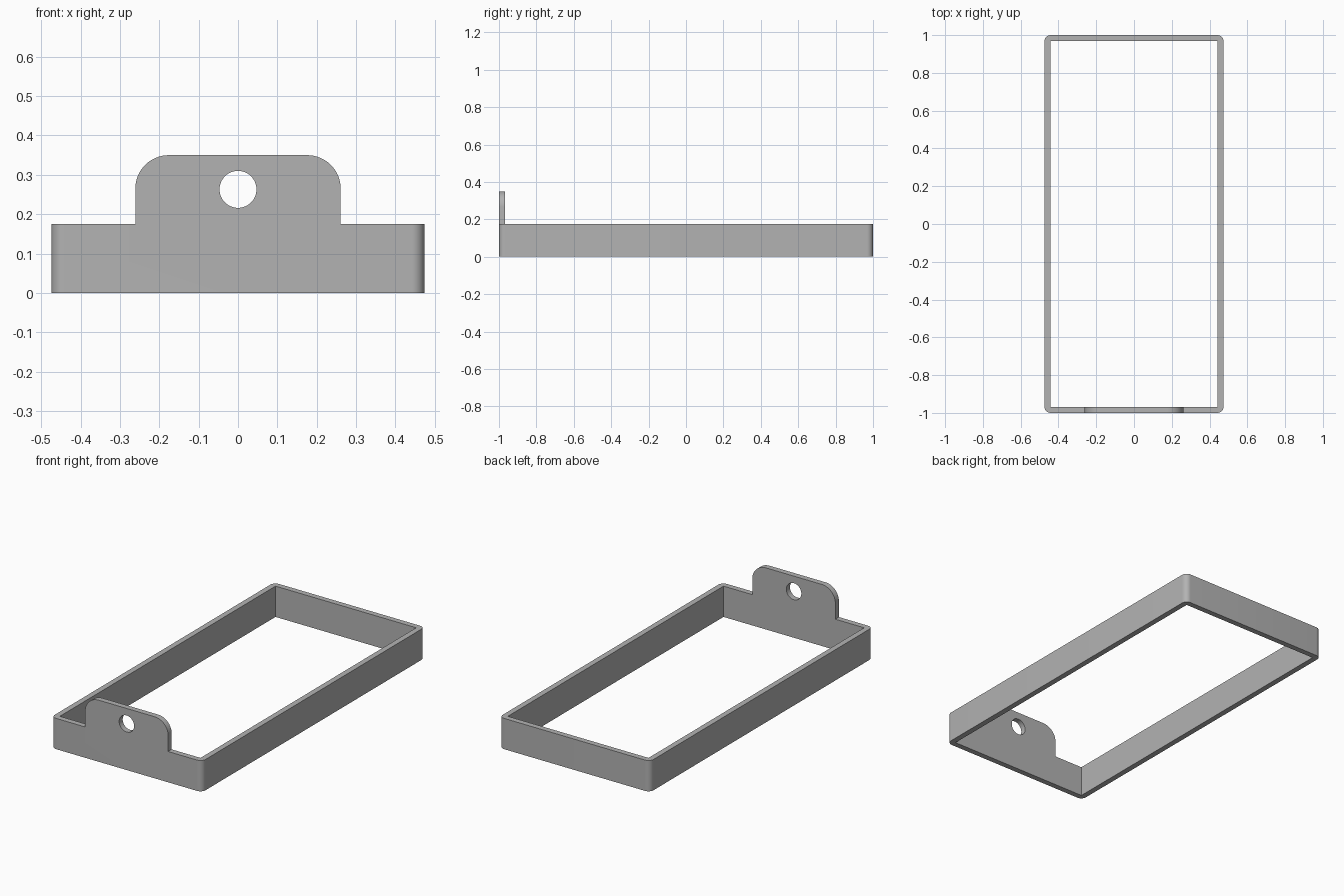
import bpy, bmesh
from math import sin, cos, pi, radians
from mathutils import Vector, Matrix

cube = bpy.data.objects.get("Cube")
if cube:
    bpy.data.objects.remove(cube, do_unlink=True)

HALF_X, HALF_Y = 0.474, 1.0
WALL, RIM = 0.032, 0.175
TAB_X, TAB_TOP, TAB_R = 0.261, 0.35, 0.085
HOLE_Z, HOLE_R = 0.263, 0.047

grey = bpy.data.materials.new("plain grey")
grey.use_nodes = True
colour = (0.45, 0.45, 0.45, 1)
grey.diffuse_color = colour
grey.node_tree.nodes["Principled BSDF"].inputs["Base Color"].default_value = colour


def arc(cx, cy, r, start, end, steps):
    return [(cx + r * cos(start + (end - start) * i / steps),
             cy + r * sin(start + (end - start) * i / steps)) for i in range(steps + 1)]


def extruded(name, loops, depth, matrix=Matrix()):
    """Fill an outline with holes, then give it depth."""
    bm = bmesh.new()
    edges = []
    for loop in loops:
        vs = [bm.verts.new((x, y, 0)) for x, y in loop]
        edges += [bm.edges.new((a, b)) for a, b in zip(vs, vs[1:] + vs[:1])]
    bmesh.ops.triangle_fill(bm, use_beauty=True, edges=edges, normal=Vector((0, 0, 1)))
    new = bmesh.ops.extrude_face_region(bm, geom=bm.faces[:])["geom"]
    top = [g for g in new if isinstance(g, bmesh.types.BMVert)]
    bmesh.ops.translate(bm, verts=top, vec=(0, 0, depth))
    bm.transform(matrix)
    bmesh.ops.recalc_face_normals(bm, faces=bm.faces[:])
    mesh = bpy.data.meshes.new(name)
    bm.to_mesh(mesh)
    bm.free()
    mesh.materials.append(grey)
    obj = bpy.data.objects.new(name, mesh)
    bpy.context.collection.objects.link(obj)
    return obj


# Open rectangular frame: rounded outside, square inside
ix, iy = HALF_X - WALL, HALF_Y - WALL
outer = []
for k, (sx, sy) in enumerate([(1, 1), (-1, 1), (-1, -1), (1, -1)]):
    outer += arc(sx * ix, sy * iy, WALL, k * pi / 2, (k + 1) * pi / 2, 10)
inner = [(ix, iy), (-ix, iy), (-ix, -iy), (ix, -iy)]
frame = extruded("frame", [outer, inner], RIM)

# Hanging tab with rounded top corners and a round hole, flush with the front wall
cx, cz = TAB_X - TAB_R, TAB_TOP - TAB_R
outline = [(-TAB_X, RIM / 2), (TAB_X, RIM / 2)]
outline += arc(cx, cz, TAB_R, 0, pi / 2, 16) + arc(-cx, cz, TAB_R, pi / 2, pi, 16)
hole = arc(0, HOLE_Z, HOLE_R, 0, 2 * pi, 48)[:-1]
upright = Matrix.Translation((0, -iy, 0)) @ Matrix.Rotation(pi / 2, 4, "X")
tab = extruded("hanging_tab", [outline, hole], WALL, upright)

# Join the tab and frame into one clean solid
union = frame.modifiers.new("join tab", "BOOLEAN")
union.operation = "UNION"
union.solver = "EXACT"
union.object = tab
bpy.context.view_layer.objects.active = frame
frame.select_set(True)
bpy.ops.object.modifier_apply(modifier=union.name)
bpy.data.objects.remove(tab, do_unlink=True)
frame.name = "frame_with_hanging_tab"
bpy.ops.object.shade_smooth_by_angle(angle=radians(30))
